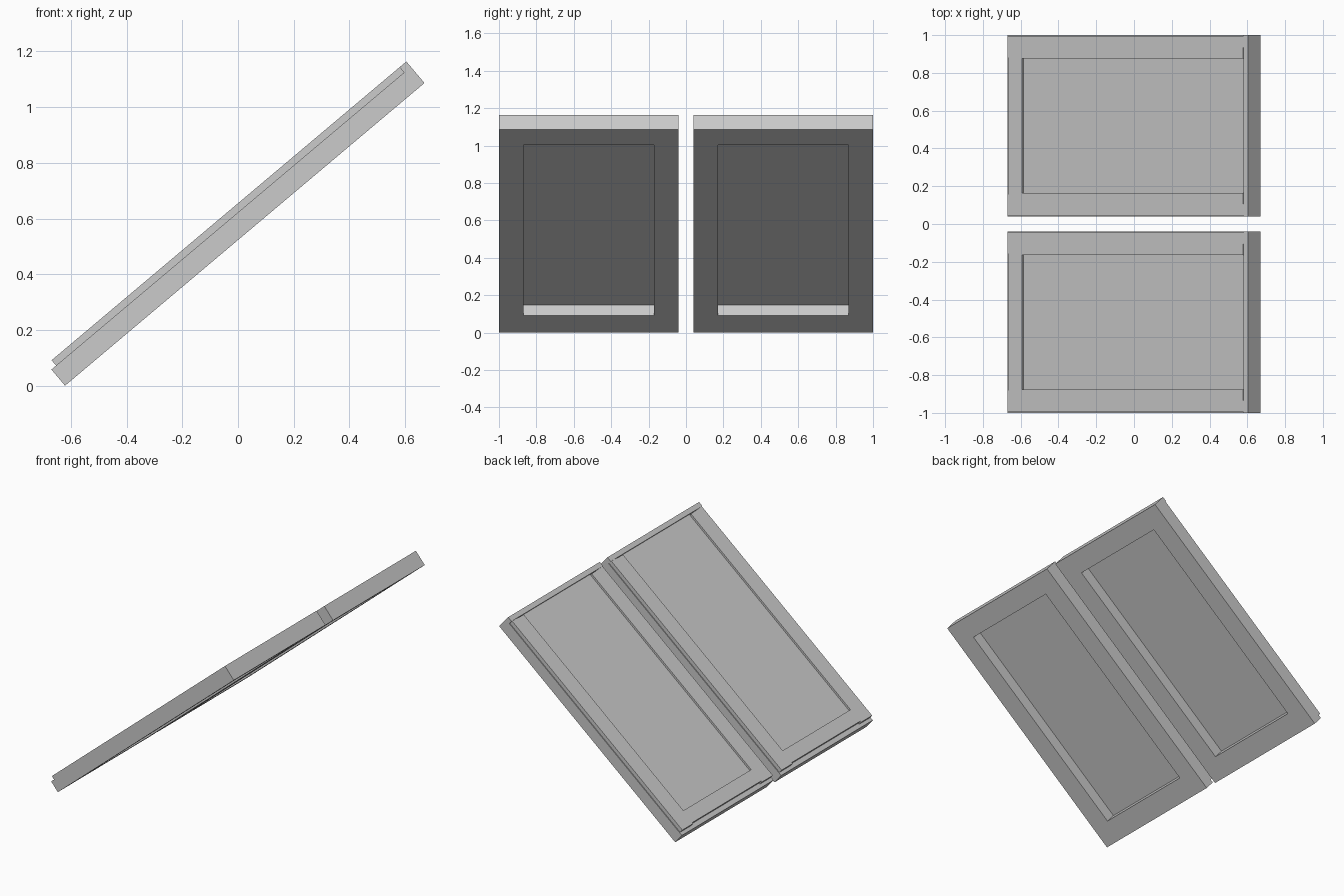
import bpy, bmesh, math
from mathutils import Matrix

cube = bpy.data.objects.get("Cube")
if cube:
    bpy.data.objects.remove(cube, do_unlink=True)

# Sizes: u runs up the slope, v across it, w is the height above the underside
PITCH = math.radians(40.1)
LENGTH, HALF = 1.687, 0.48
FRAME_TOP, GLASS_TOP, SASH_TOP = 0.076, 0.088, 0.101
HEAD = 1.655           # where the raised head strip begins
CENTRE = 0.52          # middle of each window across the slope

grey = bpy.data.materials.new("plain_grey")
grey.use_nodes = True
colour = (0.6, 0.6, 0.6, 1)
grey.diffuse_color = colour
grey.node_tree.nodes["Principled BSDF"].inputs["Base Color"].default_value = colour


def rect(u0, u1, half):
    return [(u0, -half), (u1, -half), (u1, half), (u0, half)]


def slab(name, outline, w0, w1, side, hole=None):
    """Extrude a flat outline, optionally with a hole, and tilt it to the pitch."""
    bm = bmesh.new()

    def loop(points):
        vs = [bm.verts.new((u, v, w0)) for u, v in points]
        return vs, [bm.edges.new((vs[i - 1], vs[i])) for i in range(len(vs))]

    verts, edges = loop(outline)
    if hole:
        bmesh.ops.bridge_loops(bm, edges=edges + loop(hole)[1])
    else:
        bm.faces.new(verts)
    new = bmesh.ops.extrude_face_region(bm, geom=bm.faces[:], use_keep_orig=True)["geom"]
    moved = [g for g in new if isinstance(g, bmesh.types.BMVert)]
    bmesh.ops.translate(bm, verts=moved, vec=(0, 0, w1 - w0))
    bmesh.ops.recalc_face_normals(bm, faces=bm.faces[:])
    bm.transform(Matrix.Translation((-0.621, side * CENTRE, 0))
                 @ Matrix.Rotation(-PITCH, 4, 'Y'))
    mesh = bpy.data.meshes.new(name)
    bm.to_mesh(mesh)
    bm.free()
    mesh.materials.append(grey)
    obj = bpy.data.objects.new(name, mesh)
    bpy.context.collection.objects.link(obj)


# U-shaped sash: two stiles and a slightly set back bottom rail
half_sash = [(0.03, 0.36), (0.022, 0.36), (0.022, HALF - 0.006),
             (HEAD, HALF - 0.006), (HEAD - 0.004, 0.355), (0.121, 0.355)]
sash = half_sash + [(u, -v) for u, v in reversed(half_sash)]

for label, side in (("left", 1), ("right", -1)):
    # Fixed frame with the through opening
    slab(f"{label}_window_frame", rect(0, LENGTH, HALF), 0, FRAME_TOP, side,
         hole=rect(0.14, 1.555, 0.348))
    # Raised strip across the upper end
    slab(f"{label}_window_head", rect(HEAD, LENGTH, HALF), FRAME_TOP, SASH_TOP, side)
    # Opening sash and its recessed pane
    slab(f"{label}_window_sash", sash, FRAME_TOP, SASH_TOP, side)
    slab(f"{label}_window_pane", rect(0.11, HEAD, 0.36), FRAME_TOP - 0.001,
         GLASS_TOP, side)
